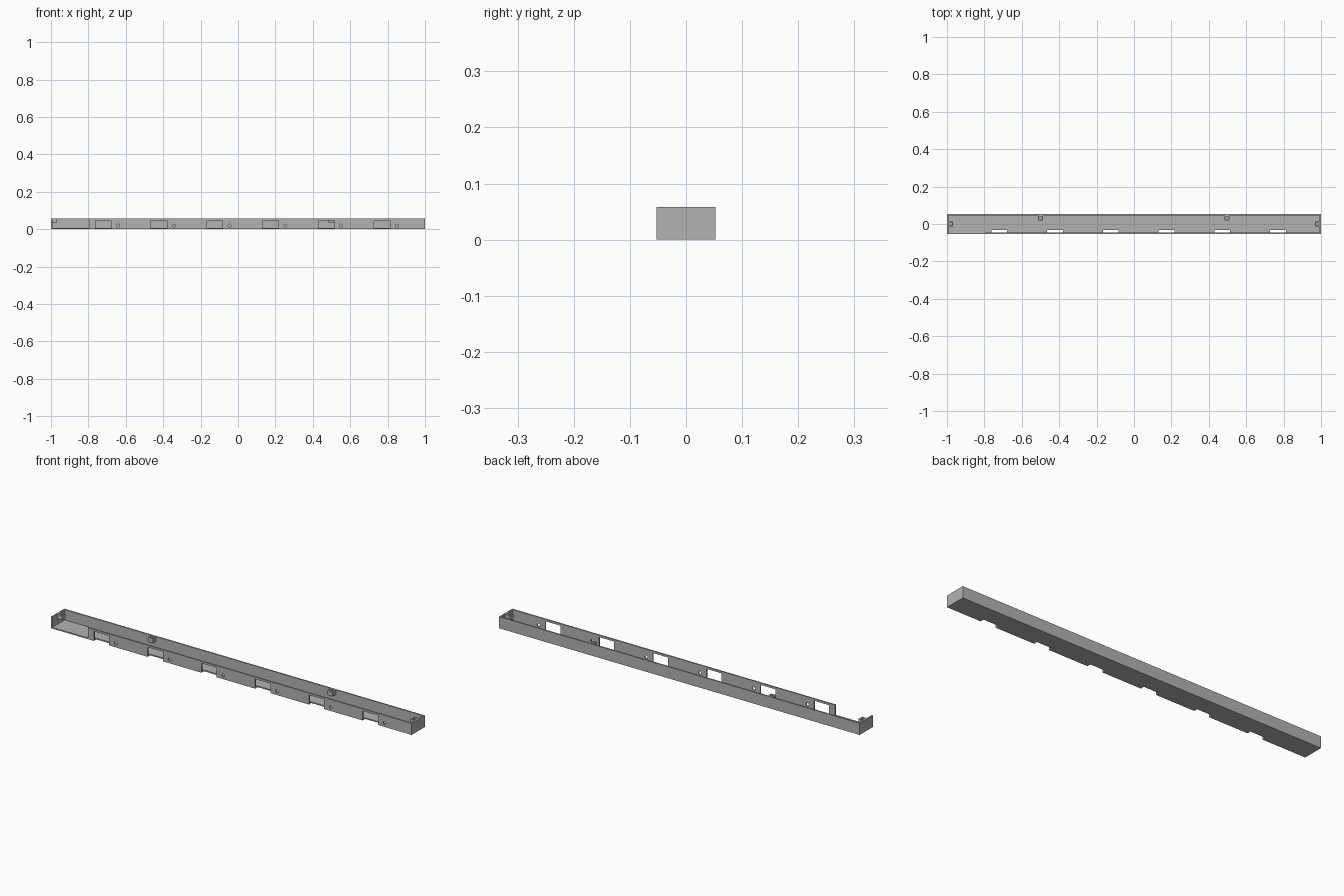
import bpy, bmesh
from mathutils import Matrix, Vector

if "Cube" in bpy.data.objects:
    bpy.data.objects.remove(bpy.data.objects["Cube"], do_unlink=True)

L, W, H = 1.0, 0.0525, 0.058      # half length, half width, height
WALL, FLOOR = 0.007, 0.006
PITCH = 0.298

grey = bpy.data.materials.new("plain grey")
grey.use_nodes = True
grey.diffuse_color = (0.45, 0.45, 0.45, 1)
grey.node_tree.nodes["Principled BSDF"].inputs["Base Color"].default_value = (0.45, 0.45, 0.45, 1)


def add_box(bm, lo, hi):
    lo, hi = Vector(lo), Vector(hi)
    m = Matrix.Translation((lo + hi) / 2) @ Matrix.Diagonal((*(hi - lo), 1))
    bmesh.ops.create_cube(bm, size=1, matrix=m)


def add_rod(bm, centre, radius, depth, axis="Z"):
    m = Matrix.Translation(centre)
    if axis == "Y":
        m = m @ Matrix.Rotation(1.5707963, 4, "X")
    bmesh.ops.create_cone(bm, cap_ends=True, segments=20, radius1=radius,
                          radius2=radius, depth=depth, matrix=m)


def make(name, bm):
    mesh = bpy.data.meshes.new(name)
    bm.to_mesh(mesh)
    bm.free()
    mesh.materials.append(grey)
    ob = bpy.data.objects.new(name, mesh)
    bpy.context.collection.objects.link(ob)
    return ob


def cut(ob, bm):
    cutter = make("cutter", bm)
    cutter.hide_render = True
    mod = ob.modifiers.new("cut", "BOOLEAN")
    mod.operation, mod.solver, mod.object = "DIFFERENCE", "EXACT", cutter
    bpy.context.view_layer.objects.active = ob
    bpy.ops.object.modifier_apply(modifier=mod.name)
    bpy.data.objects.remove(cutter, do_unlink=True)


# open tray
bm = bmesh.new()
add_box(bm, (-L, -W, 0), (L, W, H))
tray = make("tray", bm)
bm = bmesh.new()
add_box(bm, (-L + WALL, -W + WALL, FLOOR), (L - WALL, W - WALL, 0.1))
cut(tray, bm)

# opening in the front wall at the right end
bm = bmesh.new()
add_box(bm, (-L + WALL, -0.1, FLOOR), (-0.795, -W + 2 * WALL, 0.1))
cut(tray, bm)

# front windows running down through the floor edge, each with a round hole beside it
bm = bmesh.new()
for i in range(6):
    x = -0.72 + i * PITCH
    add_box(bm, (x - 0.042, -0.1, -0.1), (x + 0.042, -0.033, 0.048))
    add_rod(bm, (x + 0.079, -W, 0.019), 0.008, 0.04, "Y")
cut(tray, bm)

# screw bosses on the back and end walls
R = 0.014
for name, x, y in (("back_right_boss", -0.5, W - WALL - R + 0.002),
                   ("back_left_boss", 0.497, W - WALL - R + 0.002),
                   ("right_end_boss", -L + WALL + R - 0.002, 0),
                   ("left_end_boss", L - WALL - R + 0.002, 0)):
    bm = bmesh.new()
    add_box(bm, (x - R, y - R, 0.034), (x + R, y + R, H - 0.0005))
    boss = make(name, bm)
    bm = bmesh.new()
    add_rod(bm, (x, y, H), 0.008, 0.036)
    cut(boss, bm)
